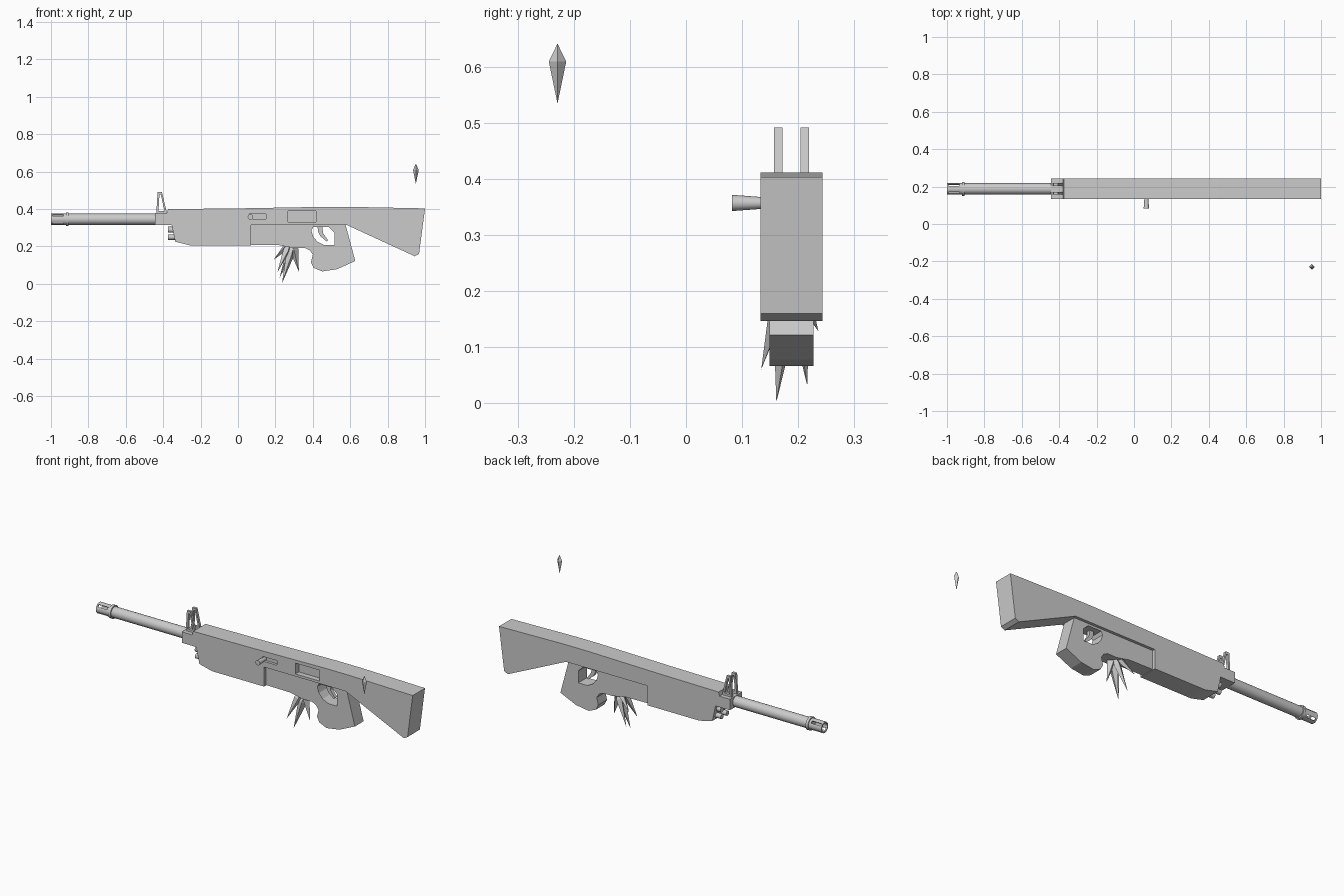
import bpy, bmesh, math
from mathutils import Vector, Matrix

if "Cube" in bpy.data.objects:
    bpy.data.objects.remove(bpy.data.objects["Cube"])

YC = 0.188      # centre plane of the rifle
BORE = 0.345    # height of the barrel axis


def finish(bm, name):
    bmesh.ops.recalc_face_normals(bm, faces=bm.faces[:])
    me = bpy.data.meshes.new(name)
    bm.to_mesh(me)
    bm.free()
    ob = bpy.data.objects.new(name, me)
    bpy.context.collection.objects.link(ob)
    return ob


def plate(name, pts, half, y=YC):
    """Extrude an x-z profile across y."""
    bm = bmesh.new()
    face = bm.faces.new([bm.verts.new((x, y - half, z)) for x, z in pts])
    out = bmesh.ops.extrude_face_region(bm, geom=[face])
    moved = [v for v in out["geom"] if isinstance(v, bmesh.types.BMVert)]
    bmesh.ops.translate(bm, verts=moved, vec=(0, 2 * half, 0))
    return finish(bm, name)


def rect(x0, x1, z0, z1):
    return [(x0, z0), (x1, z0), (x1, z1), (x0, z1)]


def rod(name, a, b, r1, r2=None, sides=20):
    """Round rod or cone from a to b."""
    a, b = Vector(a), Vector(b)
    bm = bmesh.new()
    rot = (b - a).to_track_quat('Z', 'Y').to_matrix().to_4x4()
    bmesh.ops.create_cone(bm, cap_ends=True, segments=sides, radius1=r1,
                          radius2=r1 if r2 is None else r2, depth=(b - a).length,
                          matrix=Matrix.Translation((a + b) / 2) @ rot)
    ob = finish(bm, name)
    for p in ob.data.polygons:
        p.use_smooth = len(p.vertices) == 4
    return ob


def shard(name, top, tip, half):
    """Four-sided crystal, widest near its top."""
    top, tip = Vector(top), Vector(tip)
    rot = (top - tip).to_track_quat('Z', 'Y')
    mid = tip.lerp(top, 0.7)
    bm = bmesh.new()
    t, p = bm.verts.new(top), bm.verts.new(tip)
    ring = [bm.verts.new(mid + rot @ Vector((half * math.cos(i * math.pi / 2),
                                             half * math.sin(i * math.pi / 2), 0))) for i in range(4)]
    for i in range(4):
        bm.faces.new((ring[i], ring[(i + 1) % 4], t))
        bm.faces.new((ring[(i + 1) % 4], ring[i], p))
    return finish(bm, name)


def cut(ob, cutter):
    mod = ob.modifiers.new("cut", 'BOOLEAN')
    mod.operation = 'DIFFERENCE'
    mod.solver = 'EXACT'
    mod.object = cutter
    bpy.context.view_layer.objects.active = ob
    bpy.ops.object.modifier_apply(modifier=mod.name)
    bpy.data.objects.remove(cutter)


# Upper body and stock in one profile
body = plate("body_and_stock", [
    (-0.445, 0.315), (-0.445, 0.377), (-0.38, 0.377), (-0.374, 0.399), (0, 0.403),
    (0.45, 0.411), (0.6, 0.411), (1.0, 0.403), (0.968, 0.16), (0.945, 0.147),
    (0.58, 0.315)], 0.055)
cut(body, plate("port_cutter", rect(0.267, 0.417, 0.329, 0.39), 0.03, 0.133))
cut(body, plate("slot_cutter", rect(0.06, 0.15, 0.347, 0.373), 0.015, 0.133))

# Fore-end
plate("fore_end", [(-0.355, 0.316), (-0.335, 0.225), (-0.255, 0.205),
                   (0.07, 0.205), (0.07, 0.316)], 0.055)
for dy in (-0.024, 0.024):
    for z, r in ((0.289, 0.016), (0.249, 0.014)):
        rod("fore_end_tube", (-0.375, YC + dy, z), (-0.30, YC + dy, z), r, sides=12)

# Lower receiver and grip with the trigger opening
grip = plate("receiver_and_grip", [
    (0.065, 0.316), (0.065, 0.208), (0.22, 0.206), (0.30, 0.19), (0.36, 0.19),
    (0.385, 0.178), (0.40, 0.155), (0.39, 0.115), (0.405, 0.085), (0.45, 0.066),
    (0.53, 0.078), (0.627, 0.122), (0.575, 0.316)], 0.039)
cut(grip, plate("trigger_cutter", [
    (0.392, 0.285), (0.402, 0.303), (0.485, 0.303), (0.515, 0.275), (0.515, 0.207),
    (0.46, 0.207), (0.425, 0.224), (0.402, 0.252)], 0.1))
plate("trigger", [(0.425, 0.308), (0.45, 0.308), (0.455, 0.27), (0.482, 0.232),
                  (0.474, 0.226), (0.44, 0.255), (0.428, 0.28)], 0.01)

# Charging handle
rod("charging_handle", (0.066, 0.155, 0.357), (0.066, 0.082, 0.357), 0.009, 0.0145, 12)

# Barrel, collar and slotted muzzle
rod("barrel", (-0.91, YC, BORE), (-0.40, YC, BORE), 0.03)
rod("muzzle_collar", (-0.92, YC, BORE), (-0.905, YC, BORE), 0.037)
muzzle = rod("muzzle", (-1.0, YC, BORE), (-0.91, YC, BORE), 0.031)
cut(muzzle, rod("bore_cutter", (-1.1, YC, BORE), (-0.925, YC, BORE), 0.023))
for k in range(2):
    slot = plate("muzzle_slot_cutter", rect(-0.032, 0.028, -0.1, 0.1), 0.007, 0)
    slot.data.transform(Matrix.Translation((-0.96, YC, BORE)) @
                        Matrix.Rotation(math.radians(45 + 90 * k), 4, 'X'))
    cut(muzzle, slot)

# Twin sight frames
for dy in (-0.0235, 0.0235):
    sight = plate("sight_frame", [(-0.437, 0.37), (-0.43, 0.4915), (-0.407, 0.4915),
                                  (-0.378, 0.37)], 0.0075, YC + dy)
    cut(sight, plate("sight_cutter", [(-0.425, 0.39), (-0.42, 0.478), (-0.413, 0.478),
                                      (-0.393, 0.39)], 0.1))

# Crystal cluster in place of a magazine, and the loose crystal
for top, tip, half in (
        ((0.30, 0.185, 0.23), (0.235, 0.161, 0.002), 0.024),
        ((0.29, 0.18, 0.23), (0.325, 0.178, 0.066), 0.024),
        ((0.30, 0.195, 0.23), (0.222, 0.216, 0.032), 0.02),
        ((0.29, 0.19, 0.23), (0.19, 0.236, 0.128), 0.018),
        ((0.28, 0.18, 0.23), (0.21, 0.134, 0.06), 0.02)):
    shard("crystal_spike", top, tip, half)
shard("loose_crystal", (0.951, -0.229, 0.641), (0.951, -0.229, 0.534), 0.0155)
